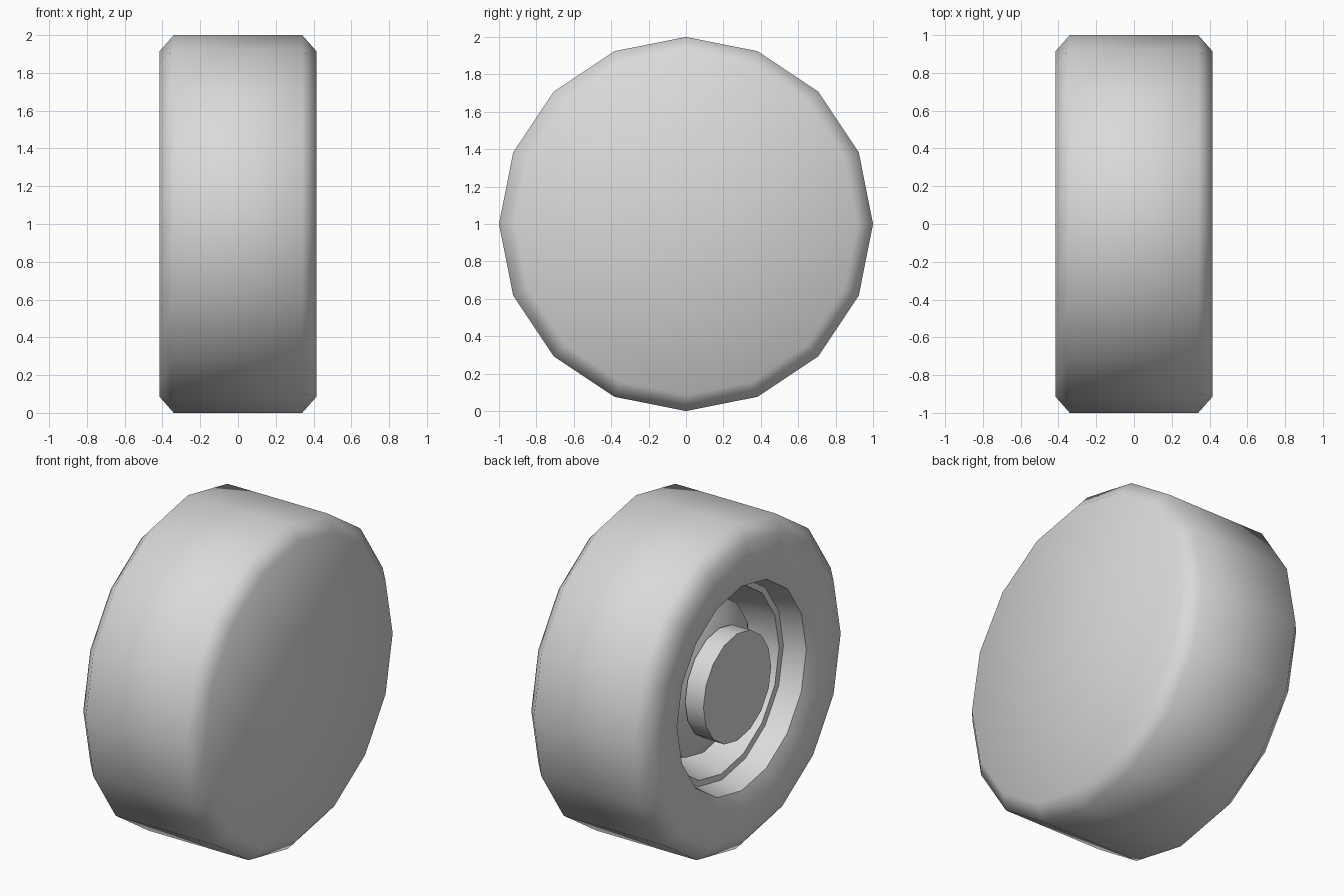
import bpy
import bmesh
from math import cos, sin, pi, radians

cube = bpy.data.objects.get("Cube")
if cube:
    bpy.data.objects.remove(cube, do_unlink=True)

SIDES = 16

grey = bpy.data.materials.new("light_grey")
grey.use_nodes = True
colour = (0.7, 0.7, 0.7, 1)
grey.diffuse_color = colour
grey.node_tree.nodes["Principled BSDF"].inputs["Base Color"].default_value = colour


def lathe(name, profile, smooth_angle):
    """Turn a profile of (x, radius) points around the axle."""
    bm = bmesh.new()
    rings = []
    for x, r in profile:
        if r == 0:
            rings.append([bm.verts.new((x, 0, 1))] * SIDES)
        else:
            rings.append([bm.verts.new((x, r * cos(2 * pi * k / SIDES),
                                        1 + r * sin(2 * pi * k / SIDES)))
                          for k in range(SIDES)])
    for a, b in zip(rings, rings[1:]):
        for k in range(SIDES):
            n = (k + 1) % SIDES
            corners = dict.fromkeys((a[k], b[k], b[n], a[n]))
            bm.faces.new(list(corners))
    mesh = bpy.data.meshes.new(name)
    bm.to_mesh(mesh)
    bm.free()
    mesh.materials.append(grey)
    obj = bpy.data.objects.new(name, mesh)
    bpy.context.collection.objects.link(obj)
    bpy.ops.object.select_all(action='DESELECT')
    obj.select_set(True)
    bpy.context.view_layer.objects.active = obj
    bpy.ops.object.shade_smooth_by_angle(angle=radians(smooth_angle))
    return obj


# Tyre: closed inner side, tread with chamfered shoulders, open outer side
lathe("tyre", [(0.415, 0), (0.415, 0.915), (0.34, 1), (-0.34, 1),
               (-0.415, 0.915), (-0.415, 0.73), (-0.38, 0.63)], 60)

# Rim: stepped well with a raised conical centre
lathe("rim", [(-0.38, 0.63), (-0.245, 0.6), (-0.24, 0.565), (0, 0.52),
              (0, 0.466), (-0.118, 0.466), (-0.23, 0.3), (-0.23, 0)], 40)

# Hub cap: plain disc on the rim centre
lathe("hub_cap", [(-0.225, 0), (-0.225, 0.33), (-0.35, 0.33), (-0.35, 0)], 40)
